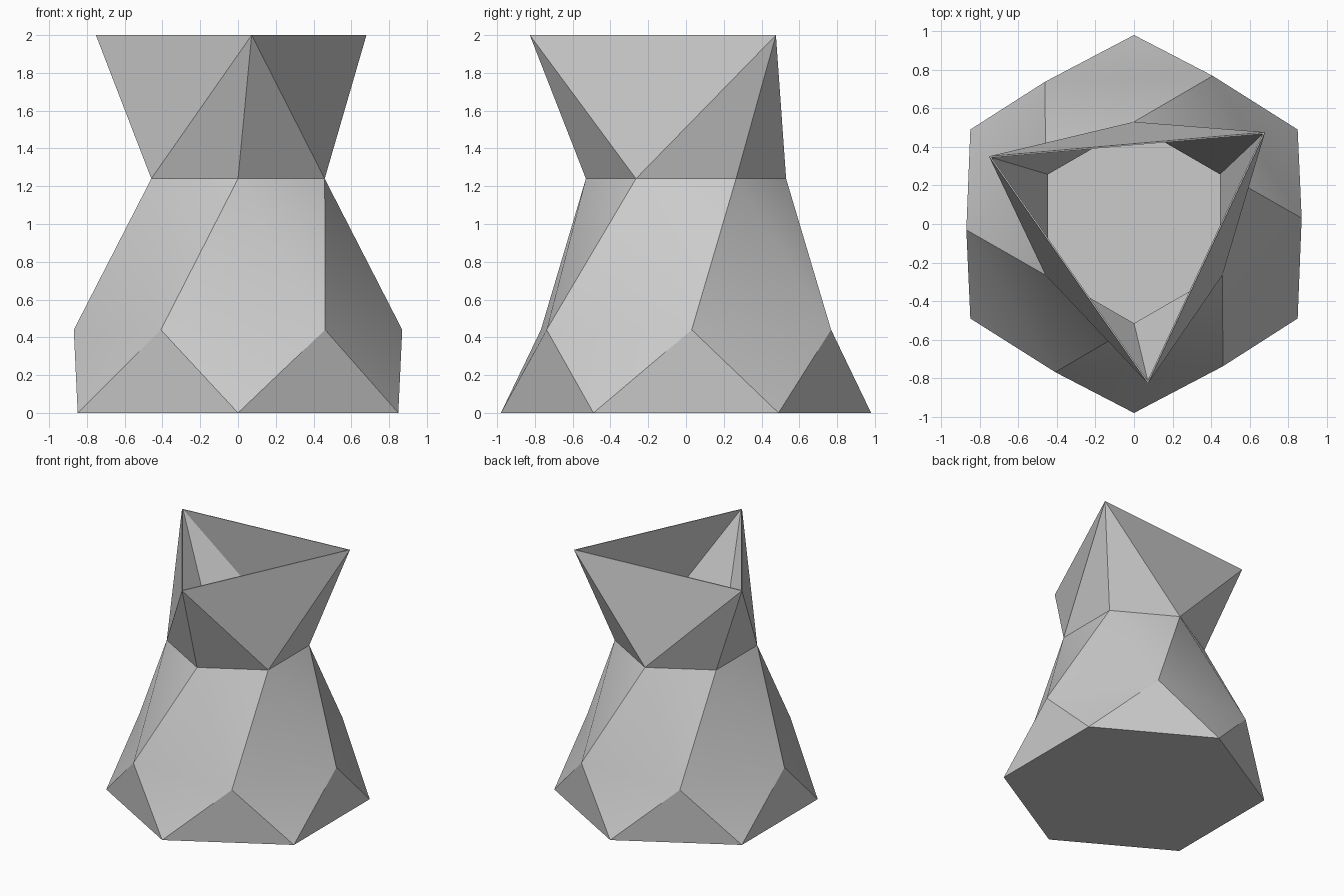
import bpy
import bmesh
from math import radians, cos, sin

cube = bpy.data.objects.get("Cube")
if cube:
    bpy.data.objects.remove(cube, do_unlink=True)

# Single clay colour
clay = bpy.data.materials.new("grey clay")
clay.use_nodes = True
colour = (0.6, 0.6, 0.6, 1.0)
clay.diffuse_color = colour
clay.node_tree.nodes["Principled BSDF"].inputs["Base Color"].default_value = colour

bm = bmesh.new()


def ring(count, radius, z, start):
    """Regular polygon of vertices, turned by start degrees."""
    angles = [radians(start + 360 / count * i) for i in range(count)]
    return [bm.verts.new((radius * cos(a), radius * sin(a), z)) for a in angles]


# Foot, belly, neck and flared triangular rim
foot = ring(6, 0.98, 0.0, 30)
belly = ring(6, 0.87, 0.44, 2)
neck = ring(6, 0.53, 1.24, 30)
rim = ring(3, 0.83, 2.0, 35)

# Base plate
bm.faces.new(foot[::-1])

# Twisted body: two antiprism bands
for i in range(6):
    j = (i + 1) % 6
    bm.faces.new((foot[i], foot[j], belly[j]))
    bm.faces.new((belly[i], foot[i], belly[j]))
    bm.faces.new((belly[i], belly[j], neck[i]))
    bm.faces.new((belly[j], neck[j], neck[i]))

# Flared collar: six neck edges fan up to three rim corners
for i in range(3):
    a, b, c = neck[2 * i - 1], neck[2 * i], neck[2 * i + 1]
    bm.faces.new((a, b, rim[i]))
    bm.faces.new((b, c, rim[i]))
    bm.faces.new((c, rim[(i + 1) % 3], rim[i]))

bmesh.ops.recalc_face_normals(bm, faces=bm.faces[:])

# Creases are crisp except across the soft body panels
for face in bm.faces:
    face.smooth = True
for edge in bm.edges:
    edge.smooth = False
for i in range(6):
    j = (i + 1) % 6
    bm.edges.get((belly[i], belly[j])).smooth = True
    bm.edges.get((belly[j], neck[i])).smooth = True

mesh = bpy.data.meshes.new("vase")
bm.to_mesh(mesh)
bm.free()
mesh.materials.append(clay)
vase = bpy.data.objects.new("vase", mesh)
bpy.context.collection.objects.link(vase)

# Thin hollow wall, open at the rim
wall = vase.modifiers.new("wall", "SOLIDIFY")
wall.thickness = 0.015
wall.offset = -1
